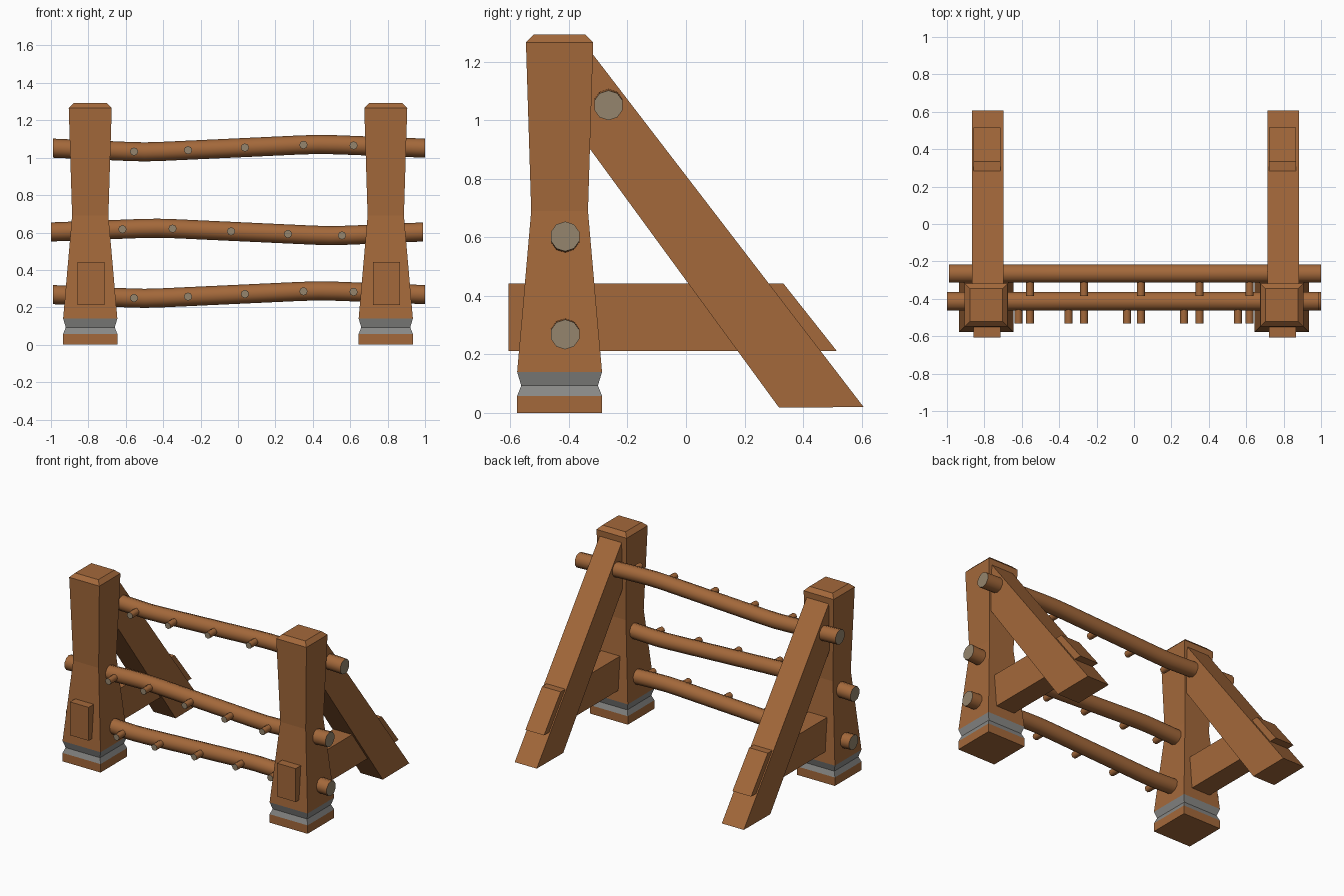
import bpy, bmesh, math
from mathutils import Vector

if "Cube" in bpy.data.objects:
    bpy.data.objects.remove(bpy.data.objects["Cube"])


def material(name, rgb):
    m = bpy.data.materials.new(name)
    m.diffuse_color = (*rgb, 1)
    m.use_nodes = True
    m.node_tree.nodes["Principled BSDF"].inputs["Base Color"].default_value = m.diffuse_color
    return m


WOOD = material("brown wood", (0.37, 0.14, 0.043))
METAL = material("grey band", (0.25, 0.25, 0.24))
CUT = material("pale cut wood", (0.30, 0.235, 0.155))


def finish(bm, name, mats):
    bmesh.ops.recalc_face_normals(bm, faces=bm.faces)
    me = bpy.data.meshes.new(name)
    bm.to_mesh(me)
    bm.free()
    for m in mats:
        me.materials.append(m)
    ob = bpy.data.objects.new(name, me)
    bpy.context.collection.objects.link(ob)
    return ob


def loft(bm, rings):
    """Skin closed rings of points and cap both ends; returns the caps."""
    vs = [[bm.verts.new(p) for p in r] for r in rings]
    n = len(rings[0])
    for a, b in zip(vs, vs[1:]):
        for i in range(n):
            j = (i + 1) % n
            bm.faces.new((a[i], a[j], b[j], b[i])).smooth = n > 4
    return [bm.faces.new(vs[0]), bm.faces.new(vs[-1])]


def post(name, cx, cy=-0.432):
    # square post with waist, chamfered cap and pinched band
    profile = [(0, .145), (.058, .145), (.093, .131), (.14, .145),
               (.69, .097), (1.266, .115), (1.293, .088)]
    bm = bmesh.new()
    loft(bm, [[(cx + sx * h, cy + sy * h, z) for sx, sy in
               ((-1, -1), (1, -1), (1, 1), (-1, 1))] for z, h in profile])
    for f in bm.faces:
        if .06 < f.calc_center_median().z < .138:
            f.material_index = 1
    finish(bm, name, [WOOD, METAL])


def plank(name, cx, half, outline):
    # side outline (y, z) given thickness along x
    bm = bmesh.new()
    loft(bm, [[(cx + s * half, y, z) for y, z in outline] for s in (-1, 1)])
    finish(bm, name, [WOOD])


def rail_z(path, x):
    for (x0, z0), (x1, z1) in zip(path, path[1:]):
        if x0 <= x <= x1:
            return z0 + (z1 - z0) * (x - x0) / (x1 - x0)


def rail(name, y, z, side, r=0.051, sides=10):
    # gently bent pole, side = -1 mirrors it left to right
    path = [(-.99, 0), (-.6, -.017), (-.5, -.02), (-.4, -.017),
            (.33, .017), (.43, .02), (.53, .018), (1, 0)]
    path = sorted((side * x, z + dz) for x, dz in path)
    angles = [math.tau * (i + .5) / sides for i in range(sides)]
    bm = bmesh.new()
    caps = loft(bm, [[(x, y + r * math.cos(a), pz + r * math.sin(a))
                      for a in angles] for x, pz in path])
    # pegs sticking out of the front
    pr = .022
    for px in (-.556, -.267, .037, .35, .618):
        px *= side
        pz = rail_z(path, px)
        ends = [[(px + pr * math.cos(math.tau * i / 8), py,
                  pz + pr * math.sin(math.tau * i / 8)) for i in range(8)]
                for py in (y, y - .12)]
        caps += loft(bm, ends)
    for f in caps:
        f.material_index = 1
    ob = finish(bm, name, [WOOD, CUT])
    bpy.context.view_layer.objects.active = ob
    ob.select_set(True)
    bpy.ops.object.shade_smooth_by_angle(angle=math.radians(50))
    ob.select_set(False)


# two end frames: post, foot beam and sloping brace
for label, s in (("left", -1), ("right", 1)):
    post(label + "_post", s * .79)
    plank(label + "_foot_beam", s * .79 + .004, .071,
          [(-.607, .212), (.515, .212), (.333, .442), (-.607, .442)])
    plank(label + "_brace", s * .79 + .008, .084,
          [(.318, .018), (.607, .02), (-.335, 1.247), (-.345, .925)])

# three rails with pegs
rail("top_rail", -.265, 1.051, 1)
rail("middle_rail", -.413, .603, -1)
rail("bottom_rail", -.413, .268, 1)
